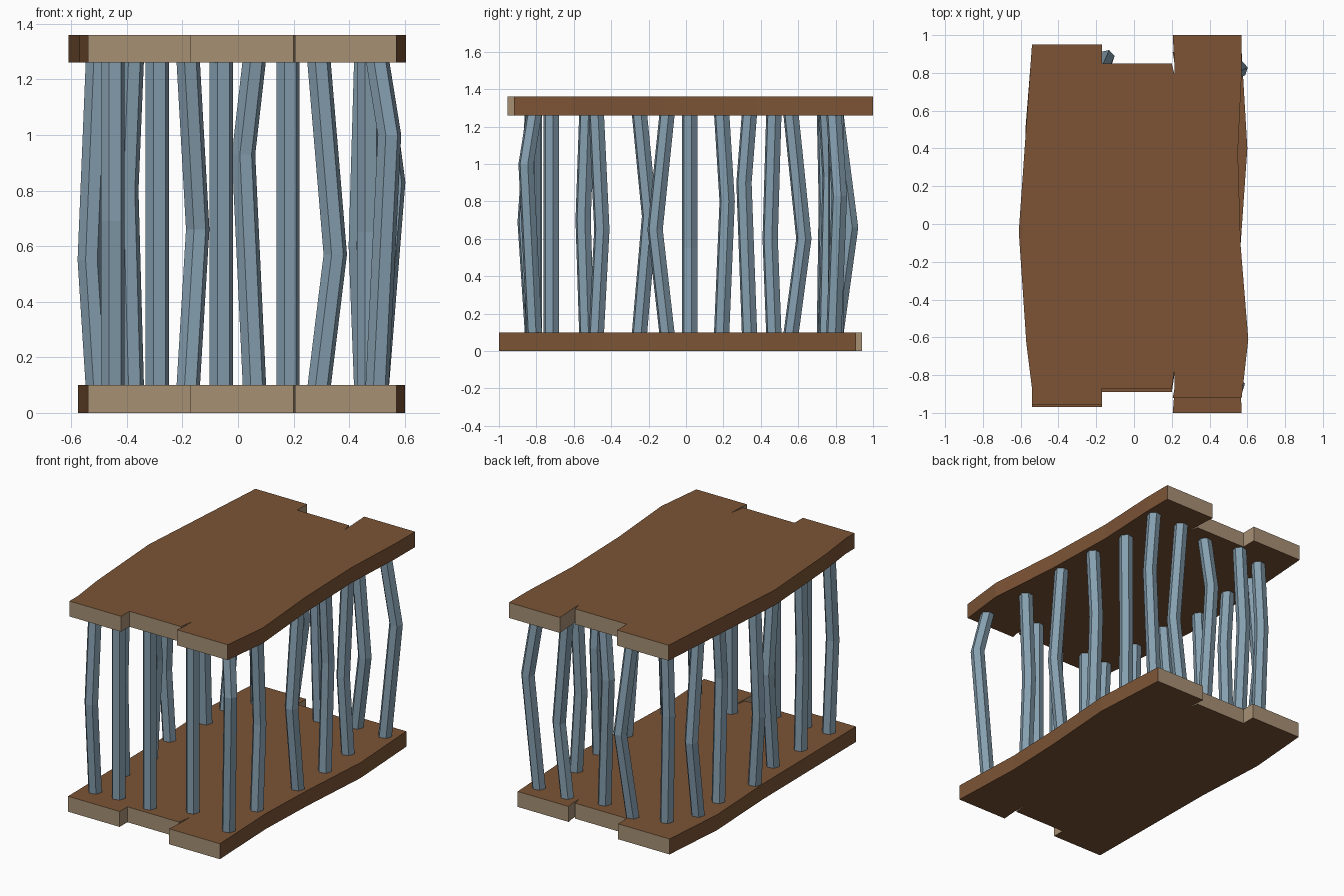
import bpy, bmesh, math
from mathutils import Vector

if "Cube" in bpy.data.objects:
    bpy.data.objects.remove(bpy.data.objects["Cube"])


def material(name, rgb):
    m = bpy.data.materials.new(name)
    m.diffuse_color = (*rgb, 1)
    m.use_nodes = True
    m.node_tree.nodes["Principled BSDF"].inputs["Base Color"].default_value = m.diffuse_color
    return m


brown = material("brown_wood", (0.20, 0.088, 0.036))
tan = material("cut_end_wood", (0.39, 0.28, 0.175))
steel = material("blue_grey_metal", (0.235, 0.345, 0.43))


def finish(bm, name, mats):
    bmesh.ops.recalc_face_normals(bm, faces=bm.faces[:])
    me = bpy.data.meshes.new(name)
    bm.to_mesh(me)
    bm.free()
    for m in mats:
        me.materials.append(m)
    ob = bpy.data.objects.new(name, me)
    bpy.context.collection.objects.link(ob)
    return ob


# Wooden plate: three staggered planks, wavy long sides, a small split at each end
def plate(name, z, front, back, right, left):
    fl, fm, fr = front
    bl, bmid, br = back
    a, b = -0.17, 0.20
    pts = [(-0.54, fl), (a, fl), (a, fm), (b, fm), (b + 0.015, fm + 0.10),
           (b + 0.013, fm - 0.01), (b + 0.005, fr), (0.57, fr)]
    pts += right
    pts += [(0.57, br), (b + 0.005, br), (b + 0.013, bmid + 0.01),
            (b + 0.015, bmid - 0.06), (b, bmid), (a, bmid), (a, bl), (-0.54, bl)]
    pts += left
    bm = bmesh.new()
    base = bm.faces.new([bm.verts.new((x, y, z)) for x, y in pts])
    ext = bmesh.ops.extrude_face_region(bm, geom=[base], use_keep_orig=True)
    for v in ext["geom"]:
        if isinstance(v, bmesh.types.BMVert):
            v.co.z += 0.10
    bm.normal_update()
    # cut ends are pale, long sides and broad faces are brown
    for f in bm.faces:
        upright = abs(f.normal.z) < 0.5
        f.material_index = int(upright and abs(f.calc_center_median().x) < 0.5)
    finish(bm, name, [brown, tan])


plate("bottom_boards", 0.0, (-0.97, -0.89, -1.0), (0.94, 0.85, 0.91),
      [(0.55, -0.5), (0.565, -0.1), (0.60, 0.4)],
      [(-0.575, 0.5), (-0.55, 0.0), (-0.545, -0.5)])
plate("top_boards", 1.26, (-0.955, -0.87, -0.92), (0.95, 0.85, 1.0),
      [(0.605, -0.61), (0.565, -0.12), (0.55, 0.38), (0.57, 0.8)],
      [(-0.61, -0.04), (-0.57, -0.63), (-0.54, -0.87)])


# Bent six-sided bar: foot (x, y), bend offset (dx, dy) at height h
def bar(name, x, y, dx, dy, h, r=0.043):
    bm = bmesh.new()
    rings = []
    for cx, cy, cz in ((x, y, 0.08), (x + dx, y + dy, h), (x, y, 1.28)):
        rings.append([bm.verts.new((cx + r * math.cos(t), cy + r * math.sin(t), cz))
                      for t in (math.radians(60 * i + 12) for i in range(6))])
    for lo, hi in zip(rings, rings[1:]):
        for i in range(6):
            j = (i + 1) % 6
            bm.faces.new((lo[i], lo[j], hi[j], hi[i]))
    bm.faces.new(rings[0][::-1])
    bm.faces.new(rings[-1])
    finish(bm, name, [steel])


rows = {
    "front_bar": [(-0.45, -0.82, 0, -0.04, 0.69), (-0.29, -0.81, 0, 0, 0.6),
                  (-0.06, -0.82, 0, 0, 0.6), (0.18, -0.72, 0, 0, 0.6),
                  (0.50, -0.81, 0.045, -0.045, 1.0)],
    "right_bar": [(0.47, -0.48, 0, 0.03, 0.65), (0.50, -0.10, 0, -0.065, 0.65),
                  (0.49, 0.19, 0, 0.03, 0.8), (0.46, 0.47, -0.02, -0.02, 0.6),
                  (0.50, 0.79, 0.06, 0.03, 0.83)],
    "back_bar": [(0.29, 0.80, 0.06, 0, 0.57), (0.06, 0.75, -0.04, 0.02, 0.93),
                 (-0.18, 0.80, 0.035, 0.08, 0.66), (-0.38, 0.74, -0.02, 0.01, 0.8)],
    "left_bar": [(-0.48, 0.56, 0, 0.07, 0.6), (-0.47, 0.34, 0, -0.03, 0.9),
                 (-0.505, 0.02, -0.03, 0, 0.55), (-0.45, -0.25, 0, 0.055, 0.72),
                 (-0.45, -0.53, 0, -0.02, 0.7)],
}
for row, bars in rows.items():
    for n, spec in enumerate(bars, 1):
        bar(f"{row}_{n}", *spec)
